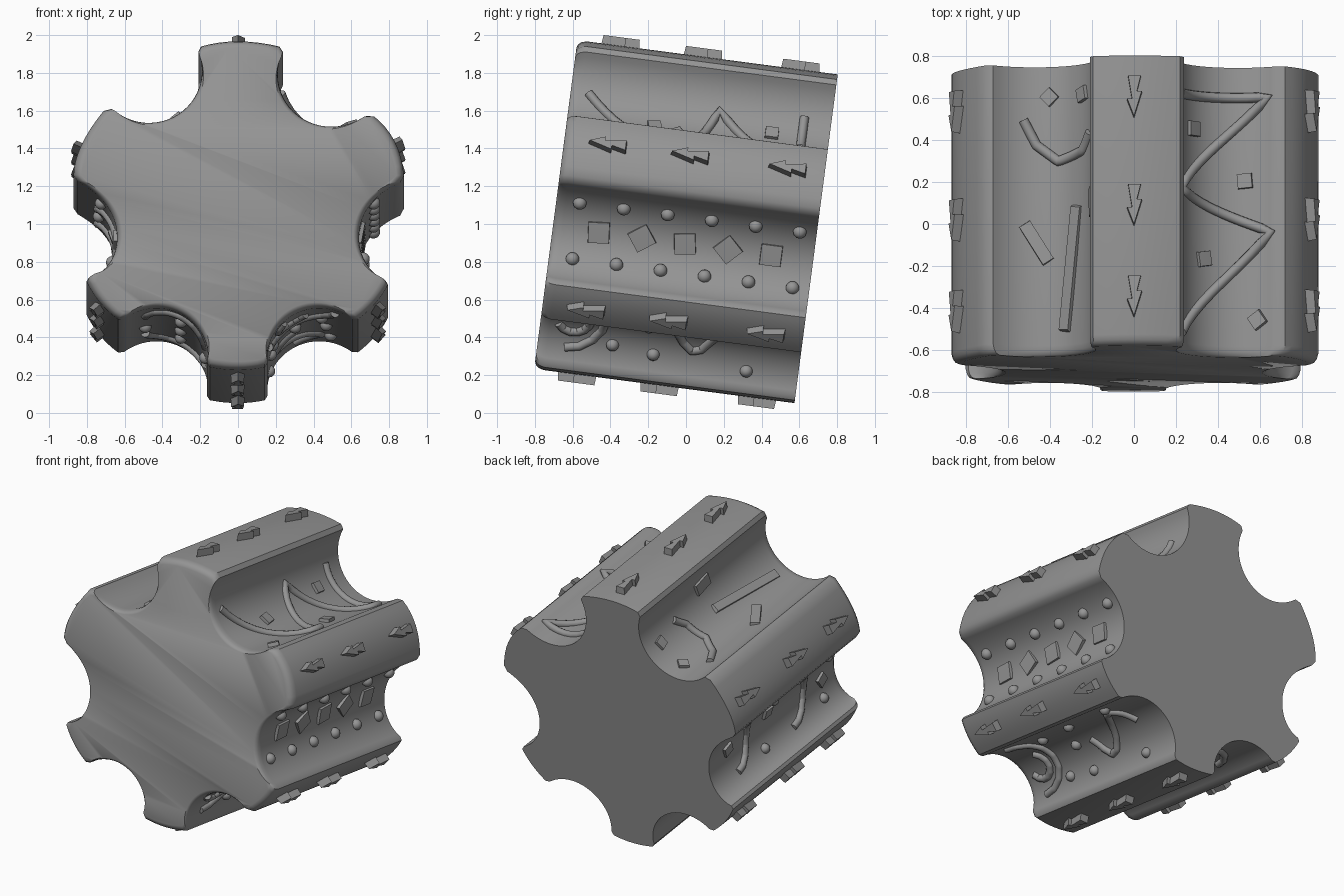
import bpy, bmesh, math
from mathutils import Vector, Matrix

if "Cube" in bpy.data.objects:
    bpy.data.objects.remove(bpy.data.objects["Cube"], do_unlink=True)

HALF, R = 0.695, 0.28
PLACE = Matrix.Translation((0, 0, 1.015)) @ Matrix.Rotation(math.radians(-7.5), 4, 'X')

stone = bpy.data.materials.new("stone_grey")
stone.use_nodes = True
GREY = (0.3, 0.3, 0.3, 1)
stone.diffuse_color = GREY
bsdf = stone.node_tree.nodes["Principled BSDF"]
bsdf.inputs["Base Color"].default_value = GREY
bsdf.inputs["Roughness"].default_value = 0.8

# Ridge cross-sections (start, crown, end), clockwise from the top
ridges = [[Vector(p) for p in r] for r in (
    ((-.22, .84), (0, .875), (.25, .84)),
    ((.70, .49), (.83, .34), (.88, .13)),
    ((.80, -.41), (.73, -.52), (.62, -.62)),
    ((.16, -.86), (0, -.88), (-.17, -.86)),
    ((-.62, -.62), (-.73, -.52), (-.81, -.39)),
    ((-.87, .14), (-.83, .32), (-.69, .53)))]
# Centre of the round groove that follows each ridge
grooves = [Vector(p) for p in (
    (.49, .70), (.92, -.17), (.43, -.83), (-.43, -.83), (-.92, -.17), (-.47, .72))]


def polar(v):
    return math.atan2(v.y, v.x)


def wrap(a):
    return (a + math.pi) % (2 * math.pi) - math.pi


def finish(bm, name, smooth=True):
    bmesh.ops.recalc_face_normals(bm, faces=bm.faces)
    mesh = bpy.data.meshes.new(name)
    bm.to_mesh(mesh)
    bm.free()
    mesh.materials.append(stone)
    ob = bpy.data.objects.new(name, mesh)
    bpy.context.collection.objects.link(ob)
    ob.matrix_world = PLACE
    if smooth:
        bpy.ops.object.select_all(action='DESELECT')
        ob.select_set(True)
        bpy.context.view_layer.objects.active = ob
        bpy.ops.object.shade_smooth_by_angle(angle=math.radians(40))
    return ob


def outline():
    pts = []
    for i, (a, m, b) in enumerate(ridges):
        ctrl = 2 * m - (a + b) / 2
        for k in range(9):
            t = 0.06 + 0.88 * k / 8
            pts.append(a * (1 - t) ** 2 + ctrl * 2 * t * (1 - t) + b * t * t)
        c, nxt = grooves[i], ridges[(i + 1) % 6][0]
        inward = polar(-c)
        a0, a1 = wrap(polar(b - c) - inward), wrap(polar(nxt - c) - inward)
        r0, r1 = (b - c).length, (nxt - c).length
        for k in range(25):
            t = 0.03 + 0.94 * k / 24
            ang = inward + a0 + (a1 - a0) * t
            edge = abs(2 * t - 1) ** 4
            r = R + ((r0 if t < .5 else r1) - R) * edge
            pts.append(c + r * Vector((math.cos(ang), math.sin(ang))))
    return pts


# Fluted body with a softened front rim and a crisp back edge
bm = bmesh.new()
profile = outline()
rings = []
for s, k in ((-HALF, .955), (-HALF + .008, .978), (-HALF + .025, .992), (-HALF + .05, 1), (HALF, 1)):
    rings.append([bm.verts.new((p.x * k, s, p.y * k)) for p in profile])
n = len(profile)
for lo, hi in zip(rings, rings[1:]):
    for j in range(n):
        bm.faces.new((lo[j], lo[(j + 1) % n], hi[(j + 1) % n], hi[j]))
bm.faces.new(rings[0])
bm.faces.new(rings[-1])
finish(bm, "fluted_body")


def plate(bm, poly, frame, height, depth=.03):
    # Raised plate; frame maps (across, along, out) to the body
    low = [bm.verts.new(frame @ Vector((x, y, -depth))) for x, y in poly]
    top = [bm.verts.new(frame @ Vector((x * .92, y * .92, height))) for x, y in poly]
    bm.faces.new(low)
    bm.faces.new(top)
    for j in range(len(poly)):
        k = (j + 1) % len(poly)
        bm.faces.new((low[j], low[k], top[k], top[j]))


def frame_at(p, normal, s):
    out = Vector((normal.x, 0, normal.y)).normalized()
    along = Vector((0, 1, 0))
    m = Matrix((along.cross(out), along, out)).transposed().to_4x4()
    return Matrix.Translation((p.x, s, p.y)) @ m


def groove_frame(i, deg, s):
    c = grooves[i]
    ang = polar(-c) + math.radians(deg)
    d = Vector((math.cos(ang), math.sin(ang)))
    return frame_at(c + d * R, -d, s)


# Lightning-shaped studs along every ridge
bolt = ((-.03, .1), (.035, .1), (.015, .02), (.04, .02), (0, -.11), (-.035, -.02), (-.01, -.02))
for i, (a, m, b) in enumerate(ridges):
    bm = bmesh.new()
    side = b - a
    normal = Vector((-side.y, side.x))
    for s in (-.46, -.02, .5):
        plate(bm, bolt, frame_at(m, normal, s), .045)
    finish(bm, f"ridge_bolts_{i + 1}", smooth=False)


def tiles(i, name, spots, w, h, height=.02):
    # Rectangular plates at (angle, along, turn)
    bm = bmesh.new()
    poly = ((-w / 2, -h / 2), (w / 2, -h / 2), (w / 2, h / 2), (-w / 2, h / 2))
    for deg, s, turn in spots:
        spin = Matrix.Rotation(math.radians(turn), 4, 'Z')
        plate(bm, poly, groove_frame(i, deg, s) @ spin, height)
    finish(bm, name, smooth=False)


def dots(i, name, spots, radius=.036):
    bm = bmesh.new()
    for deg, s in spots:
        bmesh.ops.create_uvsphere(bm, u_segments=16, v_segments=8, radius=radius,
                                  matrix=groove_frame(i, deg, s))
    finish(bm, name)


def bead(i, name, path, radius=.024):
    # Rounded raised line that hugs the groove wall
    cu = bpy.data.curves.new(name, 'CURVE')
    cu.dimensions = '3D'
    cu.bevel_depth, cu.bevel_resolution, cu.use_fill_caps = radius, 3, True
    pts = []
    for (d0, s0), (d1, s1) in zip(path, path[1:]):
        pts += [groove_frame(i, d0 + (d1 - d0) * k / 10, s0 + (s1 - s0) * k / 10).translation
                for k in range(10)]
    pts.append(groove_frame(i, *path[-1]).translation)
    sp = cu.splines.new('POLY')
    sp.points.add(len(pts) - 1)
    for q, p in zip(sp.points, pts):
        q.co = (*p, 1)
    sp.use_smooth = True
    cu.materials.append(stone)
    ob = bpy.data.objects.new(name, cu)
    bpy.context.collection.objects.link(ob)
    ob.matrix_world = PLACE


def arc(deg, s, wide, long, start, end):
    return [(deg + wide * math.cos(t), s + long * math.sin(t))
            for t in (math.radians(start + (end - start) * k / 8) for k in range(9))]


# Upper right groove: zigzag with small squares
bead(0, "zigzag_line", [(-40, .55), (67, .55), (-35, .1), (70, -.1), (-35, -.6)])
tiles(0, "zigzag_squares", [(-14, .39, 0), (43, .15, 5), (0, -.23, 10), (56, -.52, 35)], .075, .075)

# Right groove: row of squares between two rows of dots
tiles(1, "square_row", [(0, -.45 + .23 * k, (5, 35, 8, 45, 0)[k]) for k in range(5)], .12, .12)
dots(1, "dot_rows", [(d, -.57 + .235 * k) for d in (-33, 33) for k in range(6)])

# Lower right groove: nested arcs, dots and a wave
bead(2, "front_arc", arc(0, -.55, 45, .2, 0, 180))
bead(2, "inner_hook", arc(5, -.52, 20, .09, -60, 150))
bead(2, "wave_line", [(30 * math.sin(k * .7), .02 + .05 * k) for k in range(10)])
dots(2, "wave_dots", [(35, -.3), (-30, -.28), (40, -.08), (0, -.12), (-35, .0), (45, .42), (-40, .38)], .034)

# Lower left groove: arcs and dots
bead(3, "lower_arc_front", arc(0, -.4, 40, .18, 180, 360))
bead(3, "lower_arc_back", arc(0, .3, 40, .18, 0, 180))
dots(3, "lower_dots", [(0, -.35), (0, 0), (40, .05), (-40, .05), (0, .3)], .034)

# Left groove: curved lines with squares and dots
bead(4, "left_arc_back", arc(0, .45, 40, .16, 180, 360))
bead(4, "left_arc_front", arc(0, -.15, 40, .18, 180, 360))
tiles(4, "left_squares", [(0, .5, 20), (10, .08, 0), (-10, -.52, 30)], .08, .08)
dots(4, "left_dots", [(-38, .15), (38, .1), (-35, -.5), (35, -.5)], .034)

# Upper left groove: curve, bars and small plates
bead(5, "curved_line", [(-45, .44), (-32, .32), (-10, .24), (20, .28), (35, .36)])
tiles(5, "small_diamonds", [(-19, .55, 45), (22, .55, 15)], .07, .07)
tiles(5, "short_bar", [(-32, -.15, 32)], .065, .23)
tiles(5, "long_bar", [(5, -.28, -7)], .06, .64)
tiles(5, "wall_plate", [(50, .02, 10)], .08, .15)
